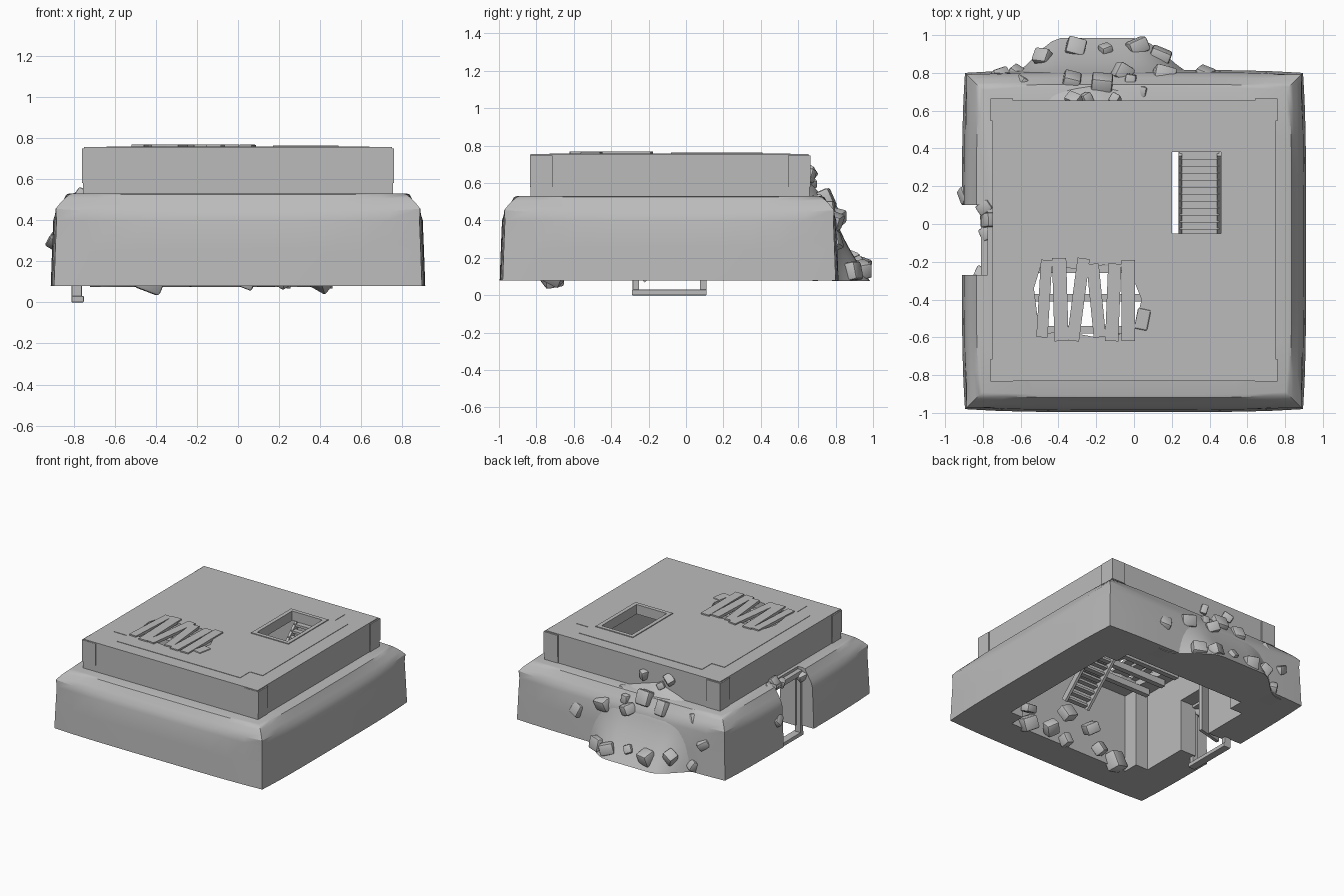
import bpy, bmesh, math, random
from mathutils import Vector, Matrix, Euler

random.seed(4)
if "Cube" in bpy.data.objects:
    bpy.data.objects.remove(bpy.data.objects["Cube"], do_unlink=True)

grey = bpy.data.materials.new("plain_grey")
grey.use_nodes = True
grey.diffuse_color = (0.5, 0.5, 0.5, 1)
grey.node_tree.nodes["Principled BSDF"].inputs["Base Color"].default_value = (0.5, 0.5, 0.5, 1)


def finish(name, bm):
    bmesh.ops.recalc_face_normals(bm, faces=bm.faces)
    mesh = bpy.data.meshes.new(name)
    bm.to_mesh(mesh)
    bm.free()
    mesh.materials.append(grey)
    ob = bpy.data.objects.new(name, mesh)
    bpy.context.collection.objects.link(ob)
    return ob


def smooth(ob, angle=35):
    bpy.ops.object.select_all(action='DESELECT')
    ob.select_set(True)
    bpy.context.view_layer.objects.active = ob
    bpy.ops.object.shade_smooth_by_angle(angle=math.radians(angle))


def box(name, x, y, z, rot=(0, 0, 0), bevel=0.0):
    """Box from (min, max) ranges, turned about its own centre."""
    bm = bmesh.new()
    bmesh.ops.create_cube(bm, size=1)
    size = Vector((x[1] - x[0], y[1] - y[0], z[1] - z[0]))
    mid = Vector((sum(x), sum(y), sum(z))) / 2
    bmesh.ops.scale(bm, vec=size, verts=bm.verts)
    if bevel:
        bmesh.ops.bevel(bm, geom=bm.edges[:], offset=bevel, segments=2, affect='EDGES', profile=0.5)
    bmesh.ops.transform(bm, matrix=Matrix.Translation(mid) @ Euler(rot).to_matrix().to_4x4(), verts=bm.verts)
    return finish(name, bm)


def prism(name, points, z0, z1):
    bm = bmesh.new()
    face = bm.faces.new([bm.verts.new((x, y, z0)) for x, y in points])
    up = bmesh.ops.extrude_face_region(bm, geom=[face])["geom"]
    bmesh.ops.translate(bm, vec=(0, 0, z1 - z0), verts=[v for v in up if isinstance(v, bmesh.types.BMVert)])
    return finish(name, bm)


def cut(ob, cutter):
    """Subtract the cutter and discard it."""
    mod = ob.modifiers.new("cut", 'BOOLEAN')
    mod.operation, mod.solver, mod.object = 'DIFFERENCE', 'EXACT', cutter
    bpy.context.view_layer.update()
    dg = bpy.context.evaluated_depsgraph_get()
    mesh = bpy.data.meshes.new_from_object(ob.evaluated_get(dg))
    ob.modifiers.clear()
    ob.data = mesh
    bpy.data.objects.remove(cutter, do_unlink=True)


# Room outline: a rectangle with notched corners
MID = -0.085
quarter = [(0.64, 0.525), (0.53, 0.525), (0.53, 0.645)]
cross = []
for sx, sy in ((1, 1), (-1, 1), (-1, -1), (1, -1)):
    pts = [(sx * a, MID + sy * b) for a, b in quarter]
    cross += pts if sx * sy > 0 else pts[::-1]
hole = [(-0.53, -0.34), (-0.49, -0.21), (-0.3, -0.24), (-0.12, -0.21), (0.0, -0.3),
        (0.04, -0.4), (0.0, -0.57), (-0.2, -0.6), (-0.36, -0.57), (-0.5, -0.58)]

# Earth base: stacked square rings with bowed sides and a soft shoulder
N = 12
bm = bmesh.new()
rings = []
for inset, z, dip in ((0, 0.08, 0), (0.006, 0.25, 0), (0.012, 0.4, 0), (0.008, 0.455, 0.018),
                      (0.032, 0.485, 0.014), (0.055, 0.508, 0.008), (0.075, 0.525, 0), (0.09, 0.53, 0)):
    ring = []
    hx, hy = 0.895 - inset, 0.89 - inset
    for side in range(4):
        for i in range(N):
            t = -1 + 2 * i / N
            m = 1 - t ** 4
            bow = 1 + (0.018 - dip) * m
            a, b = [(t, -bow), (bow, t), (-t, bow), (-bow, -t)][side]
            ring.append(bm.verts.new((a * hx, b * hy - 0.09, z - dip * m)))
    rings.append(ring)
for low, high in zip(rings, rings[1:]):
    for i in range(4 * N):
        j = (i + 1) % (4 * N)
        bm.faces.new((low[i], low[j], high[j], high[i]))
bm.faces.new(rings[0])
bm.faces.new(rings[-1])
base = finish("earth_base", bm)
cut(base, prism("room_cutter", cross, -0.1, 0.7))
cut(base, box("slot_cutter", (-1.1, -0.775), (-0.27, 0.1), (-0.1, 0.9)))
cut(base, box("door_cutter", (-0.9, -0.55), (-0.24, 0.07), (-0.1, 0.49)))
smooth(base)

# Upper block with room, hatch and broken hole
block = box("upper_block", (-0.75, 0.75), (-0.832, 0.655), (0.5, 0.755))
panel = prism("roof_panel", cross, 0.74, 0.758)
cut(block, prism("room_cutter", cross, 0.3, 0.7))
cut(block, box("door_cutter", (-0.9, -0.55), (-0.24, 0.07), (0.3, 0.503)))
for part in (block, panel):
    cut(part, box("hatch_cutter", (0.2, 0.46), (-0.05, 0.38), (0.6, 0.9)))
    cut(part, prism("hole_cutter", hole, 0.6, 0.9))

# Corner posts with a wider foot
for sx in (-1, 1):
    for sy in (-1, 1):
        for name, z, out, wide in (("corner_post", (0.58, 0.748), 0.76, 0.12), ("corner_foot", (0.52, 0.59), 0.755, 0.115)):
            xs = sorted((sx * out, sx * (out - wide)))
            ys = sorted((MID + sy * (out - 0.01), MID + sy * (out - 0.01 - wide)))
            box(name, xs, ys, z)

# Hatch frame
for name, x, y in (("hatch_rim_left", (0.46, 0.49), (-0.08, 0.41)), ("hatch_rim_right", (0.17, 0.2), (-0.08, 0.41)),
                   ("hatch_rim_front", (0.2, 0.46), (-0.08, -0.05)), ("hatch_rim_back", (0.2, 0.46), (0.38, 0.41))):
    box(name, x, y, (0.69, 0.764))

# Stairs descending toward the front
STEPS = 17
for i in range(STEPS):
    y, z = 0.38 - 0.037 * i, 0.69 - 0.036 * i
    box("stair_tread", (0.24, 0.45), (y - 0.039, y), (z - 0.018, z))
slope = math.atan2(0.036, 0.037)
for x in (0.235, 0.44):
    box("stair_stringer", (x, x + 0.02), (-0.36, 0.5), (0.36, 0.41), rot=(slope, 0, 0))

# Planks over the hole and beams below it
for x, y0, y1, w, turn in ((-0.475, -0.6, -0.19, 0.06, -0.06), (-0.39, -0.62, -0.18, 0.075, 0.03),
                           (-0.295, -0.62, -0.18, 0.065, -0.13), (-0.2, -0.6, -0.21, 0.065, 0.1),
                           (-0.11, -0.62, -0.21, 0.07, -0.04), (-0.03, -0.62, -0.19, 0.07, 0.0)):
    box("plank", (x - w / 2, x + w / 2), (y0, y1), (0.747, 0.768), rot=(0, 0, turn))
for y in (-0.56, -0.39, -0.24):
    box("ceiling_beam", (-0.6, 0.1), (y - 0.02, y + 0.02), (0.65, 0.7))

# Door frame and leaf
for y in (-0.285, 0.075):
    box("door_post", (-0.81, -0.76), (y, y + 0.035), (0, 0.5), bevel=0.004)
box("door_sill", (-0.81, -0.75), (-0.29, 0.11), (0, 0.03), bevel=0.004)
box("door_lintel", (-0.81, -0.75), (-0.29, 0.11), (0.47, 0.51), bevel=0.004)
box("door_leaf", (-0.77, -0.56), (0.03, 0.055), (0.08, 0.46), rot=(0, 0, 0.25))


# Landslide mound on the back wall
def bump(x):
    t = min((x + 0.68) / 0.3, (0.36 - x) / 0.36, 1)
    t = max(t, 0)
    return t * t * (3 - 2 * t)


def slide_point(x, v):
    b = bump(x)
    peak = max(0, 1 - abs(x + 0.22) / 0.3)
    top = 0.47 + 0.05 * b + 0.1 * peak
    foot = 0.78 + 0.205 * b
    if v < 0.35:
        t = v / 0.35
        return Vector((x, 0.64 + (0.13 + 0.03 * b) * t, top + (0.42 - top) * t ** 1.4))
    t = (v - 0.35) / 0.65
    mid = 0.77 + 0.03 * b
    return Vector((x, mid + (foot - mid) * t ** 1.3, 0.42 - 0.345 * t))


bm = bmesh.new()
cols = []
for i in range(25):
    x = -0.72 + 1.14 * i / 24
    col = [bm.verts.new(slide_point(x, j / 12)) for j in range(13)]
    col.append(bm.verts.new((x, 0.66, 0.078)))
    cols.append(col)
for a, b in zip(cols, cols[1:]):
    for j in range(13):
        bm.faces.new((a[j], b[j], b[j + 1], a[j + 1]))
smooth(finish("landslide_mound", bm), 40)


def stone(name, pos, size):
    s = [size * random.uniform(0.7, 1.15) / 2 for _ in range(3)]
    r = [random.uniform(-0.6, 0.6) for _ in range(3)]
    smooth(box(name, *[(p - h, p + h) for p, h in zip(pos, s)], rot=r, bevel=size * 0.14), 30)


# Stones on the mound, placed by distance down the slope
for x, v, size in ((-0.48, 0.8, 0.11), (-0.31, 0.85, 0.09), (-0.15, 0.82, 0.08), (0.02, 0.88, 0.1),
                   (0.14, 0.9, 0.1), (-0.33, 0.26, 0.1), (-0.17, 0.22, 0.1), (-0.06, 0.36, 0.1),
                   (-0.02, 0.25, 0.08), (0.16, 0.4, 0.1), (-0.59, 0.22, 0.1), (0.05, 0.14, 0.07),
                   (-0.25, 0.05, 0.07), (-0.7, 0.55, 0.09), (0.37, 0.6, 0.1), (-0.62, 0.9, 0.09)):
    stone("slope_stone", slide_point(x, v), size)
for x, z in ((-0.1, 0.64), (-0.32, 0.66)):
    stone("wall_stone", (x, 0.66, z), 0.07)

# Stones by the doorway, by the hole and inside the room
for pos in ((-0.79, 0.09, 0.5), (-0.77, 0.02, 0.51), (-0.78, -0.05, 0.49), (-0.8, -0.27, 0.47), (-0.89, 0.15, 0.3)):
    stone("door_stone", pos, 0.08)
box("hole_stone", (0.01, 0.08), (-0.56, -0.45), (0.74, 0.767), rot=(0, 0, -0.2), bevel=0.008)
for pos, size in (((-0.43, -0.72, 0.12), 0.12), ((-0.25, -0.68, 0.14), 0.11), ((0.05, -0.7, 0.11), 0.08),
                  ((0.22, -0.66, 0.13), 0.1), ((0.4, -0.7, 0.12), 0.1), ((0.52, -0.55, 0.13), 0.08),
                  ((-0.1, -0.6, 0.22), 0.1), ((0.1, -0.62, 0.28), 0.1)):
    stone("room_stone", pos, size)
